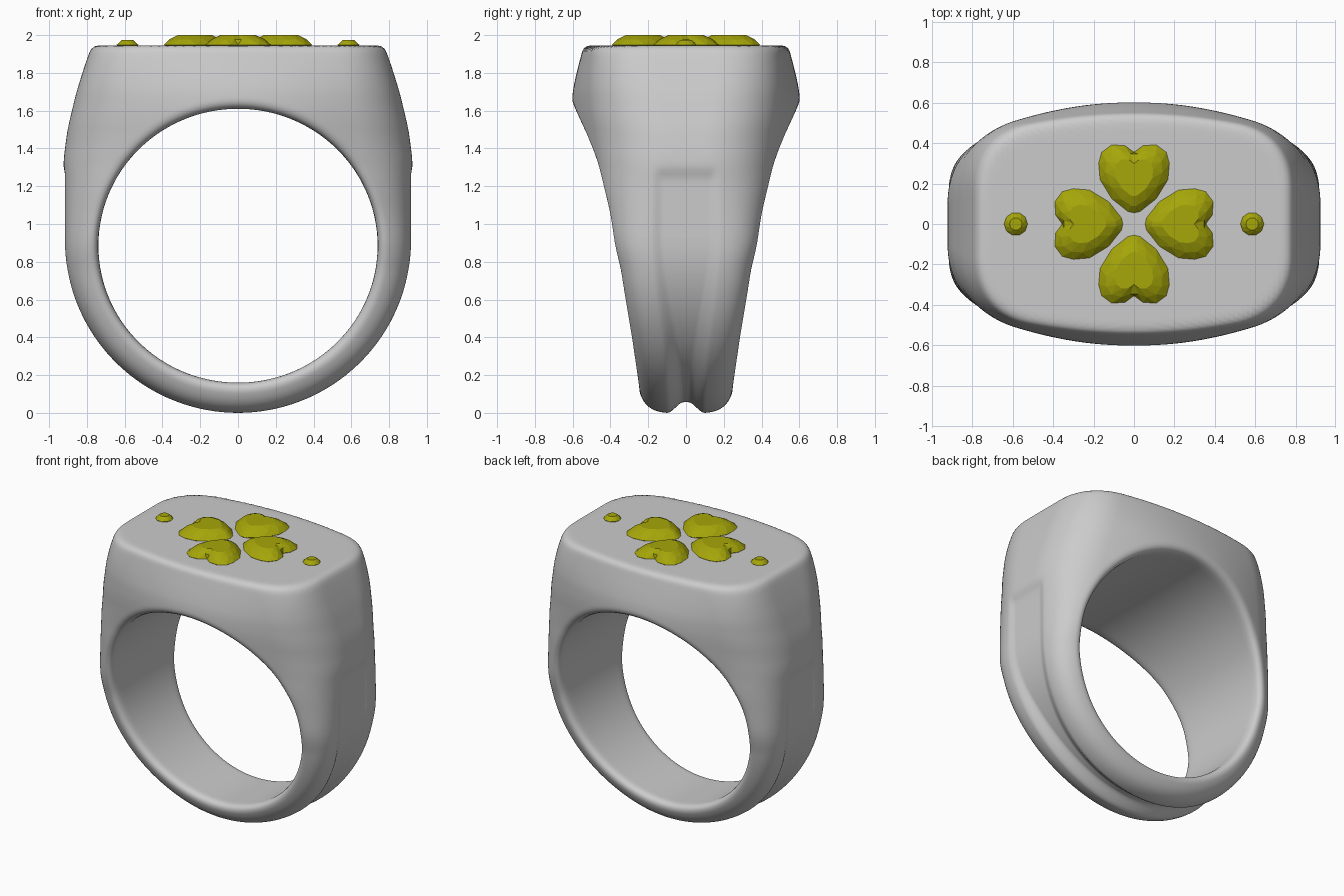
import bpy, bmesh, math
from math import sin, cos, pi, sqrt, hypot

if "Cube" in bpy.data.objects:
    bpy.data.objects.remove(bpy.data.objects["Cube"])

HOLE_Z, TOP_Z, LOW_R = 0.885, 1.945, 0.917


def smoothstep(a, b, v):
    t = min(1, max(0, (v - a) / (b - a)))
    return t * t * (3 - 2 * t)


def smax(a, b, k):
    # rounded intersection of two surfaces
    h = max(k - abs(a - b), 0)
    return max(a, b) + h * h / (4 * k)


def curve(points, blur):
    # profile through a few points, softened, looked up by height
    def lin(z):
        if z <= points[0][0]:
            return points[0][1]
        for (z0, v0), (z1, v1) in zip(points, points[1:]):
            if z <= z1:
                return v0 + (v1 - v0) * (z - z0) / (z1 - z0)
        return points[-1][1]
    n = 10
    table = [sum(lin(i * 0.01 + blur * j / n) for j in range(-n, n + 1)) / (2 * n + 1)
             for i in range(-60, 300)]

    def look(z):
        f = min(358, max(0, z * 100 + 60))
        i = int(f)
        return table[i] + (table[i + 1] - table[i]) * (f - i)
    return look


# half depth (y) and half width (x) of the ring by height
depth = curve([(0, .245), (.1, .247), (.4, .29), (.8, .363), (1.0, .437), (1.2, .525), (1.4, .582),
               (1.55, .601), (1.66, .606), (1.75, .592), (1.94, .543), (2.1, .49)], .07)
width = curve([(.8, .917), (1.2, .919), (1.33, .925), (1.5, .903), (1.7, .855),
               (1.85, .808), (1.94, .775), (2.1, .71)], .05)


def ring_field(x, y, z):
    # negative inside the metal
    x, y = abs(x), abs(y)
    if z > LOW_R:
        outer = x - width(z)
    else:
        outer = hypot(x, z - LOW_R) - LOW_R
    # groove along the outside of the shank
    if z < 1.31:
        up = smoothstep(0, 0.95, z)
        gw = 0.10 + 0.08 * up
        d = (0.057 - 0.043 * up) * (1 - smoothstep(1.23, 1.31, z))
        outer += d * (1 - smoothstep((0.1 + 0.6 * up) * gw, gw, y))
    bow = 0.27 * smoothstep(0.8, 1.5, z) - 0.08 * smoothstep(1.6, 1.95, z)
    side = y - depth(z) + bow * x * x
    f = smax(outer, side, 0.16 + 0.11 * smoothstep(0.3, 1.3, z))
    hole = 0.732 * (1 - sqrt((x / 0.739) ** 2 + ((z - HOLE_Z) / 0.725) ** 2))
    f = smax(f, hole, 0.06)
    return smax(f, z - TOP_Z, 0.035)


def finish(name, bm, smooth):
    bmesh.ops.recalc_face_normals(bm, faces=bm.faces)
    me = bpy.data.meshes.new(name)
    bm.to_mesh(me)
    bm.free()
    for p in me.polygons:
        p.use_smooth = smooth
    ob = bpy.data.objects.new(name, me)
    bpy.context.collection.objects.link(ob)
    return ob


# ring body: closed cross-sections swept round the finger hole
NT, NP = 352, 176
bm = bmesh.new()
rings, cache = [], {}
for i in range(NT):
    a = 2 * pi * i / NT
    sx, cz = sin(a), cos(a)
    core = 0.73 + 0.055 + 0.09 * smoothstep(0, 1, cz)
    ring = []
    for j in range(NP):
        p = 2 * pi * j / NP
        dr, dy = sin(p), 2 * cos(p)
        key = (min(i, NT - i), min(j, (NP // 2 - j) % NP))  # symmetric halves share results
        if key not in cache:
            lo, hi = 0.0, 0.9
            for _ in range(19):
                m = (lo + hi) / 2
                r = core + dr * m
                if ring_field(r * sx, dy * m, HOLE_Z + r * cz) < 0:
                    lo = m
                else:
                    hi = m
            cache[key] = lo
        t = cache[key]
        r = core + dr * t
        ring.append(bm.verts.new((r * sx, dy * t, HOLE_Z + r * cz)))
    rings.append(ring)
for i in range(NT):
    A, B = rings[i], rings[(i + 1) % NT]
    for j in range(NP):
        k = (j + 1) % NP
        bm.faces.new((A[j], A[k], B[k], B[j]))
finish("ring_body", bm, True)

# gemstones
gem_mat = bpy.data.materials.new("olive_gem")
gem_mat.diffuse_color = (0.38, 0.38, 0.003, 1)
gem_mat.use_nodes = True
gem_mat.node_tree.nodes["Principled BSDF"].inputs["Base Color"].default_value = gem_mat.diffuse_color


def gem(name, outline, centre, angle, top, base):
    # faceted crown with flat table, and a point below the surface
    bm = bmesh.new()
    n = len(outline)
    cx, cy = centre
    mids = [((outline[i][0] + outline[(i + 1) % n][0]) / 2,
             (outline[i][1] + outline[(i + 1) % n][1]) / 2) for i in range(n)]

    def layer(pts, s, z):
        out = []
        for x, y in pts:
            x, y = cx + (x - cx) * s, cy + (y - cy) * s
            out.append(bm.verts.new((x * cos(angle) - y * sin(angle),
                                     x * sin(angle) + y * cos(angle), z)))
        return out
    girdle = layer(outline, 1, TOP_Z + 0.003)
    crown = layer(mids, 0.82, TOP_Z + (top - TOP_Z) * 0.6)
    table = layer(outline, 0.54, top)
    tip = layer([centre], 1, base)[0]
    for i in range(n):
        j = (i + 1) % n
        bm.faces.new((girdle[i], girdle[j], crown[i]))
        bm.faces.new((girdle[j], crown[j], crown[i]))
        bm.faces.new((crown[i], crown[j], table[j]))
        bm.faces.new((crown[i], table[j], table[i]))
        bm.faces.new((girdle[j], girdle[i], tip))
    bm.faces.new(table)
    finish(name, bm, False).data.materials.append(gem_mat)


# four heart stones, tips to the middle
half = [(.045, .388), (.11, .392), (.16, .355), (.175, .3), (.168, .22), (.11, .125), (.03, .062)]
heart = [(0, .355)] + half + [(0, .055)] + [(-x, y) for x, y in reversed(half)]
for i in range(4):
    gem(f"heart_stone_{i + 1}", heart, (0, .235), i * pi / 2, 2.0, 1.78)

# two small round stones
for side in (-1, 1):
    dot = [(side * .585 + .058 * cos(i * pi / 5), .058 * sin(i * pi / 5)) for i in range(10)]
    gem("round_stone_" + ("left" if side < 0 else "right"), dot, (side * .585, 0), 0, 1.973, 1.88)
